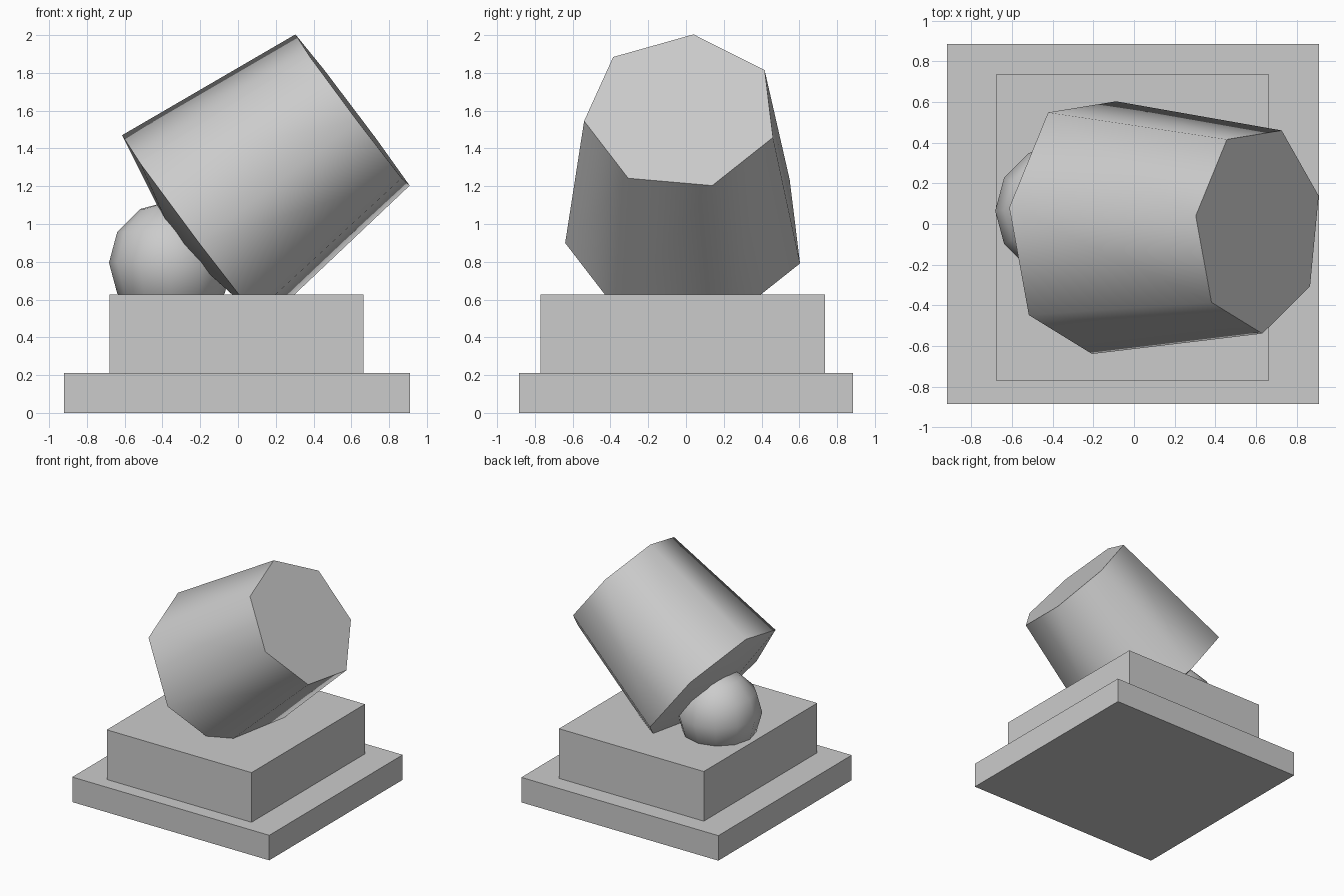
import bpy, bmesh, math
from mathutils import Vector

if "Cube" in bpy.data.objects:
    bpy.data.objects.remove(bpy.data.objects["Cube"])


def smooth(obj, degrees):
    bpy.ops.object.select_all(action='DESELECT')
    obj.select_set(True)
    bpy.context.view_layer.objects.active = obj
    bpy.ops.object.shade_smooth_by_angle(angle=math.radians(degrees))


def box(name, lo, hi):
    lo, hi = Vector(lo), Vector(hi)
    bpy.ops.mesh.primitive_cube_add(size=1, location=(lo + hi) / 2)
    obj = bpy.context.object
    obj.name = name
    obj.scale = hi - lo
    bpy.ops.object.transform_apply(location=False, rotation=False, scale=True)
    return obj


# Stepped plinth
box("lower_plinth", (-0.92, -0.885, 0), (0.91, 0.885, 0.21))
box("upper_plinth", (-0.68, -0.77, 0.21), (0.665, 0.735, 0.627))

# Tilted seven-sided tapered block with a shallow pointed underside
SIDES = 7
base = Vector((-0.232, 0.0, 0.959))
top = Vector((0.611, -0.025, 1.593))
axis = (top - base).normalized()
u = Vector((-0.311, 0.065, 0.407))
u = (u - axis * u.dot(axis)).normalized()
w = axis.cross(u)
bm = bmesh.new()


def ring(center, radius):
    return [bm.verts.new(center + radius * (u * math.cos(a) + w * math.sin(a)))
            for a in (2 * math.pi * i / SIDES for i in range(SIDES))]


low, high = ring(base, 0.643), ring(top, 0.517)
tip = bm.verts.new(base - axis * 0.115)
for i in range(SIDES):
    j = (i + 1) % SIDES
    bm.faces.new((low[i], low[j], high[j], high[i]))
    bm.faces.new((low[j], low[i], tip))
bm.faces.new(high)
bmesh.ops.recalc_face_normals(bm, faces=bm.faces)
mesh = bpy.data.meshes.new("tilted_block")
bm.to_mesh(mesh)
bm.free()
block = bpy.data.objects.new("tilted_block", mesh)
bpy.context.collection.objects.link(block)
smooth(block, 60)

# Small ball tucked under the block
bpy.ops.mesh.primitive_uv_sphere_add(segments=12, ring_count=6, radius=0.328,
                                     location=(-0.355, 0.065, 0.795))
ball = bpy.context.object
ball.name = "support_ball"
smooth(ball, 60)
